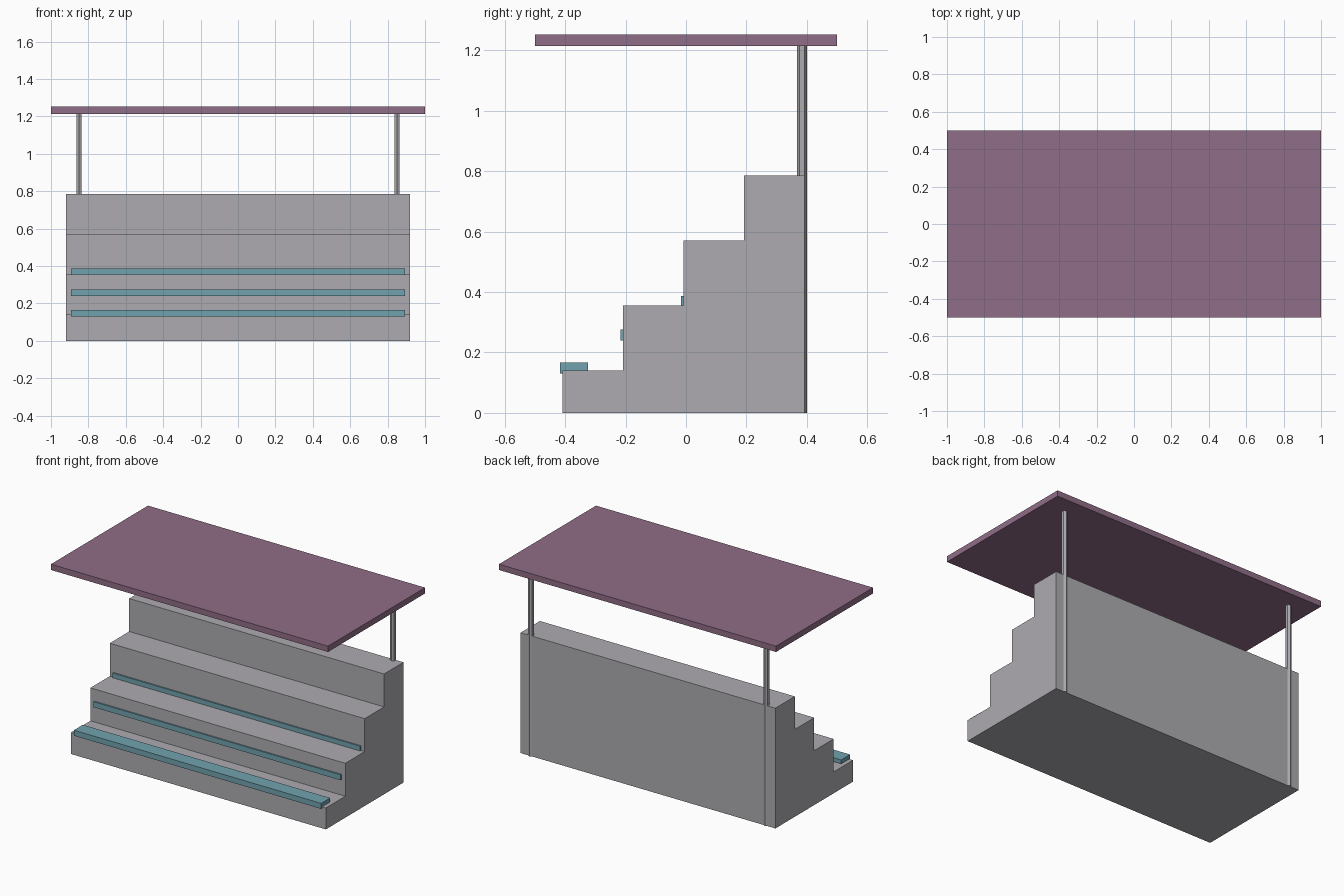
import bpy
import bmesh

default = bpy.data.objects.get("Cube")
if default:
    bpy.data.objects.remove(default, do_unlink=True)


def material(name, color):
    mat = bpy.data.materials.new(name)
    mat.use_nodes = True
    mat.diffuse_color = (*color, 1)
    mat.node_tree.nodes["Principled BSDF"].inputs["Base Color"].default_value = (*color, 1)
    return mat


concrete = material("concrete grey", (0.42, 0.41, 0.435))
plum = material("plum roof", (0.28, 0.155, 0.245))
teal = material("teal seat", (0.165, 0.36, 0.43))


def finish(name, bm, mat):
    bmesh.ops.recalc_face_normals(bm, faces=bm.faces)
    mesh = bpy.data.meshes.new(name)
    bm.to_mesh(mesh)
    bm.free()
    mesh.materials.append(mat)
    obj = bpy.data.objects.new(name, mesh)
    bpy.context.collection.objects.link(obj)
    return obj


def box(name, size, center, mat):
    bm = bmesh.new()
    bmesh.ops.create_cube(bm, size=1)
    bmesh.ops.scale(bm, vec=size, verts=bm.verts)
    obj = finish(name, bm, mat)
    obj.location = center
    return obj


# Stepped stand: a stair profile extruded across the width
HALF_WIDTH = 0.92
FRONT, BACK = -0.408, 0.392
DEPTH, RISE, FIRST = 0.2, 0.215, 0.14
profile = [(BACK, 0), (FRONT, 0)]
for i in range(4):
    z = FIRST + i * RISE
    profile += [(FRONT + i * DEPTH, z), (FRONT + (i + 1) * DEPTH, z)]

bm = bmesh.new()
side = bm.faces.new([bm.verts.new((-HALF_WIDTH, y, z)) for y, z in profile])
extruded = bmesh.ops.extrude_face_region(bm, geom=[side], use_keep_orig=True)["geom"]
bmesh.ops.translate(bm, vec=(2 * HALF_WIDTH, 0, 0),
                    verts=[v for v in extruded if isinstance(v, bmesh.types.BMVert)])
finish("stepped_stand", bm, concrete)

# Seat planks, the upper ones sunk into the risers
for i, name in enumerate(("lower", "middle", "upper")):
    box(f"{name}_seat", (1.785, 0.092, 0.036),
        (0, -0.371 + i * DEPTH, 0.148 + i * 0.11), teal)

# Rear posts carrying the roof
for x, name in ((0.85, "left"), (-0.85, "right")):
    bm = bmesh.new()
    bmesh.ops.create_cone(bm, cap_ends=True, segments=6,
                          radius1=0.0167, radius2=0.0167, depth=1.22)
    # Turn a corner of the hexagon toward the back
    if max(v.co.x for v in bm.verts) > max(v.co.y for v in bm.verts):
        for v in bm.verts:
            v.co.x, v.co.y = v.co.y, v.co.x
    post = finish(f"{name}_post", bm, concrete)
    post.location = (x, 0.384, 0.61)

# Flat roof slab
box("roof", (2, 1, 0.038), (0, 0, 1.233), plum)
